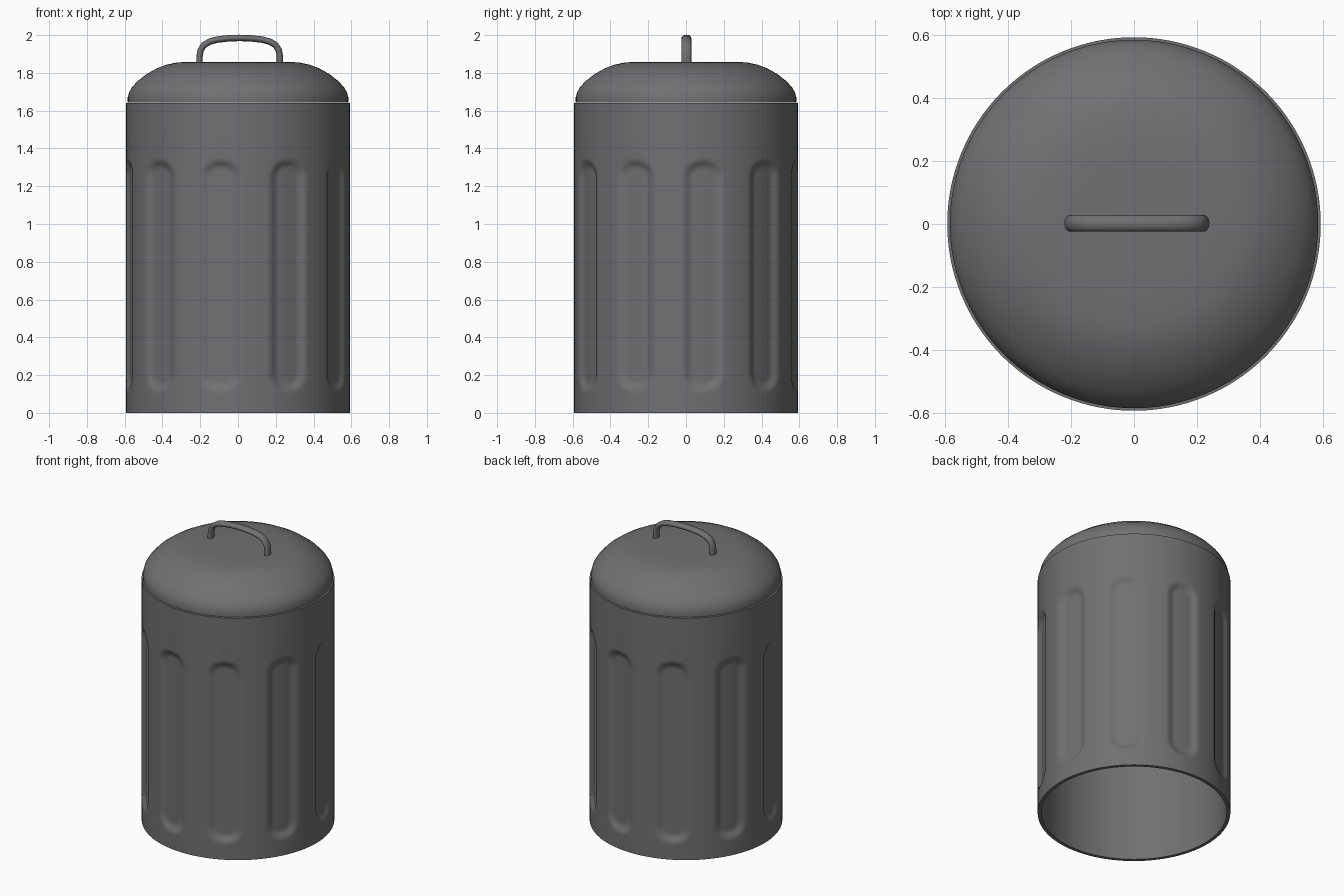
import bpy, bmesh, math

if "Cube" in bpy.data.objects:
    bpy.data.objects.remove(bpy.data.objects["Cube"])

R, TOP, INNER = 0.592, 1.64, 0.57

dark = bpy.data.materials.new("dark_grey")
dark.diffuse_color = (0.16, 0.164, 0.168, 1)
dark.use_nodes = True
dark.node_tree.nodes["Principled BSDF"].inputs["Base Color"].default_value = dark.diffuse_color


def finish(bm, name, angle=40):
    bmesh.ops.recalc_face_normals(bm, faces=bm.faces)
    me = bpy.data.meshes.new(name)
    bm.to_mesh(me)
    bm.free()
    me.materials.append(dark)
    ob = bpy.data.objects.new(name, me)
    bpy.context.collection.objects.link(ob)
    bpy.ops.object.select_all(action='DESELECT')
    ob.select_set(True)
    bpy.context.view_layer.objects.active = ob
    bpy.ops.object.shade_smooth_by_angle(angle=math.radians(angle))
    return ob


def loft(bm, rings, closed=False):
    """Bridge equal-length rings of points with quads."""
    vs = [[bm.verts.new(p) for p in ring] for ring in rings]
    n = len(vs[0])
    pairs = list(zip(vs, vs[1:])) + ([(vs[-1], vs[0])] if closed else [])
    for a, b in pairs:
        for i in range(n):
            j = (i + 1) % n
            bm.faces.new((a[i], a[j], b[j], b[i]))
    return vs


def circle(r, z, n):
    return [(r * math.cos(2 * math.pi * i / n), r * math.sin(2 * math.pi * i / n), z)
            for i in range(n)]


# Depth of the ten round-ended flutes, as a soft rounded rectangle
def flute_depth(a, z):
    half_w, z0, z1, corner = 0.111, 0.11, 1.345, 0.1
    d = (math.degrees(a) - 9 + 18) % 36 - 18
    qx = abs(math.radians(d)) * R - half_w + corner
    qz = abs(z - (z0 + z1) / 2) - (z1 - z0) / 2 + corner
    sdf = math.hypot(max(qx, 0), max(qz, 0)) + min(max(qx, qz), 0) - corner
    t = min(max(-sdf / 0.05, 0), 1)
    return 0.0215 * t * t * (3 - 2 * t)


# Can body: fluted outside wall, flat rims, smooth inside wall
N = 240
zs = [0, 0.05] + [0.1 + 0.0125 * i for i in range(13)]
zs += [0.4, 0.6, 0.8, 1.0, 1.15] + [1.2 + 0.0125 * i for i in range(13)] + [1.5, TOP]
rings = []
for z in zs:
    ring = []
    for i in range(N):
        a = 2 * math.pi * i / N
        r = R - flute_depth(a, z)
        ring.append((r * math.cos(a), r * math.sin(a), z))
    rings.append(ring)
rings += [circle(INNER, TOP, N), circle(INNER, 0, N)]
bm = bmesh.new()
loft(bm, rings, closed=True)
finish(bm, "can_body")

# Domed lid, sitting on the rim
profile = [(0.56, 1.642), (0.584, 1.644), (0.584, 1.67), (0.577, 1.697), (0.561, 1.724),
           (0.53, 1.758), (0.48, 1.796), (0.43, 1.824), (0.38, 1.843),
           (0.32, 1.856), (0.2, 1.858), (0.08, 1.858)]
bm = bmesh.new()
vs = loft(bm, [circle(r, z, 96) for r, z in profile])
bm.faces.new(vs[-1])
finish(bm, "lid")

# Handle: flattened tube swept along an arch in the x-z plane
half = [(0.213, 1.845), (0.213, 1.885), (0.207, 1.92), (0.19, 1.947),
        (0.16, 1.965), (0.12, 1.976), (0.06, 1.983)]
path = [(-x, z) for x, z in half] + [(0, 1.985)] + half[::-1]
rings = []
for k, (x, z) in enumerate(path):
    x0, z0 = path[max(k - 1, 0)]
    x1, z1 = path[min(k + 1, len(path) - 1)]
    length = math.hypot(x1 - x0, z1 - z0)
    nx, nz = -(z1 - z0) / length, (x1 - x0) / length
    ring = []
    for i in range(16):
        a = 2 * math.pi * i / 16
        u, v = 0.017 * math.cos(a), 0.026 * math.sin(a)
        ring.append((0.009 + x + nx * u, 0.002 + v, z + nz * u))
    rings.append(ring)
bm = bmesh.new()
vs = loft(bm, rings)
bm.faces.new(vs[0])
bm.faces.new(vs[-1])
finish(bm, "lid_handle", 50)
